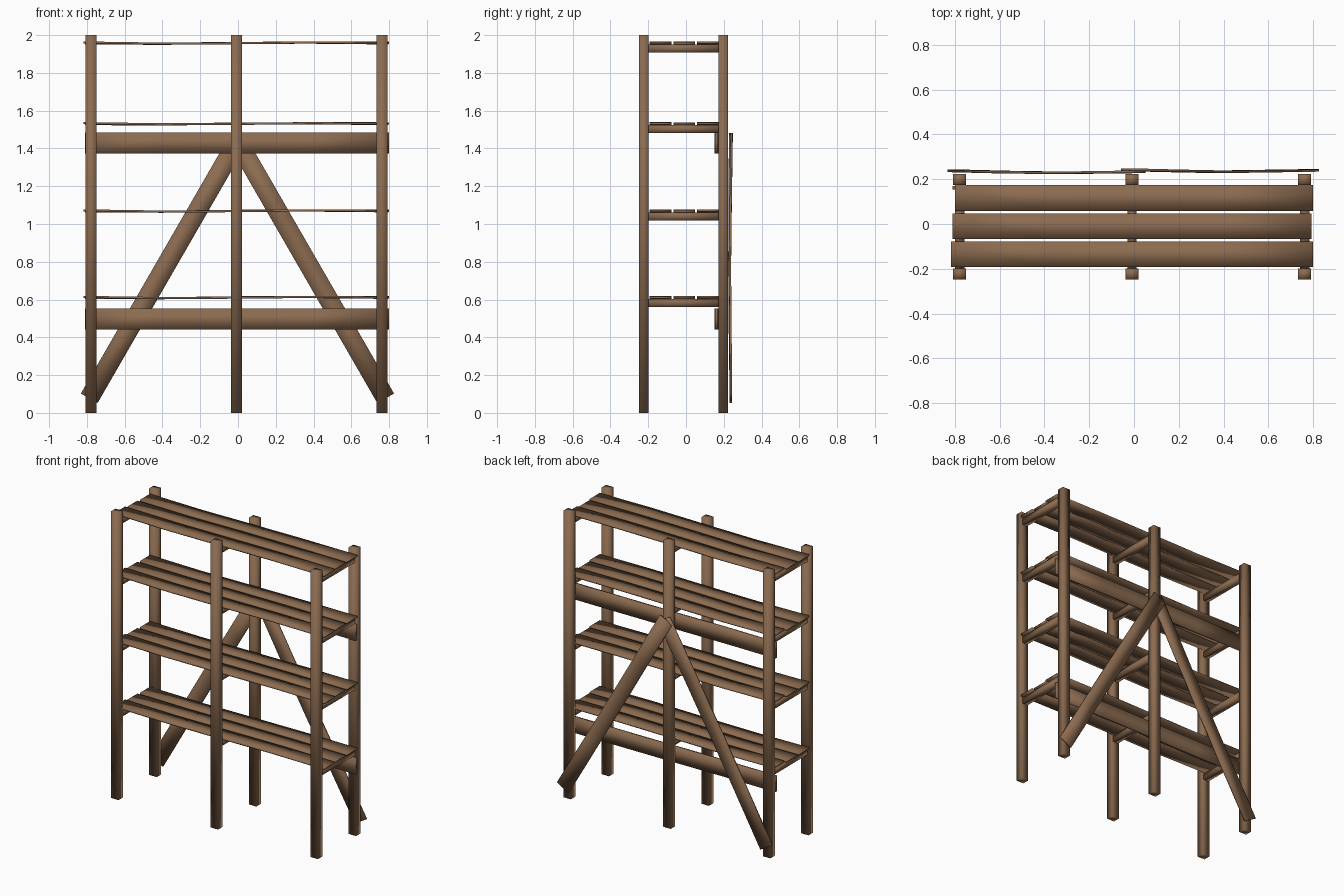
import bpy, bmesh
from mathutils import Vector

if "Cube" in bpy.data.objects:
    bpy.data.objects.remove(bpy.data.objects["Cube"])

wood = bpy.data.materials.new("brown_wood")
wood.diffuse_color = (0.26, 0.147, 0.08, 1)
wood.use_nodes = True
wood.node_tree.nodes["Principled BSDF"].inputs["Base Color"].default_value = wood.diffuse_color


def timber(name, start, end, side, width, thick, bends=(0, 0)):
    """Rectangular timber from start to end; bends shift it along its thin axis."""
    a, b, side = Vector(start), Vector(end), Vector(side).normalized()
    normal = (b - a).normalized().cross(side)
    # thin axis always points towards +y or +z
    if normal.y + normal.z < 0:
        normal = -normal
    bm = bmesh.new()
    rings = []
    for i, bend in enumerate(bends):
        c = a.lerp(b, i / (len(bends) - 1)) + normal * bend
        rings.append([bm.verts.new(c + side * s * width / 2 + normal * t * thick / 2)
                      for s, t in ((-1, -1), (1, -1), (1, 1), (-1, 1))])
    for r, q in zip(rings, rings[1:]):
        for k in range(4):
            bm.faces.new((r[k], r[(k + 1) % 4], q[(k + 1) % 4], q[k]))
    bm.faces.new(rings[0])
    bm.faces.new(rings[-1])
    bmesh.ops.recalc_face_normals(bm, faces=bm.faces)
    for f in bm.faces:
        f.smooth = True
    mesh = bpy.data.meshes.new(name)
    bm.to_mesh(mesh)
    bm.free()
    mesh.materials.append(wood)
    ob = bpy.data.objects.new(name, mesh)
    bpy.context.collection.objects.link(ob)
    return ob


POST_X = (-0.778, -0.009, 0.762)
SHELF_Z = (0.61, 1.068, 1.53, 1.957)

# upright posts, front and back rows
for x in POST_X:
    for row, y in (("front", -0.223), ("back", 0.198)):
        timber(f"{row}_post", (x, y, 0), (x, y, 2), (1, 0, 0), 0.058, 0.05)

# shelves: cross bearers carrying three slightly warped planks
PLANKS = ((-0.135, -0.817, 0.800, (0.004, -0.002, 0.000, 0.004, 0.001)),
          (-0.010, -0.810, 0.793, (-0.001, -0.003, 0.002, 0.003, -0.001)),
          (0.116, -0.800, 0.800, (0.002, -0.003, 0.001, 0.004, 0.003)))
for z in SHELF_Z:
    for x in POST_X:
        timber("shelf_bearer", (x, -0.205, z - 0.028), (x, 0.18, z - 0.028),
               (1, 0, 0), 0.042, 0.042)
    for y, x0, x1, bends in PLANKS:
        timber("shelf_plank", (x0, y, z), (x1, y, z), (0, 1, 0), 0.114, 0.011, bends)

# horizontal boards on the inside of the back posts
for z in (0.498, 1.43):
    timber("back_rail", (-0.81, 0.161, z), (0.80, 0.161, z - 0.002),
           (0, 0, 1), 0.111, 0.016, (0.001, -0.002, 0.001, 0.002, 0))

# diagonal braces meeting at the middle back post
for name, s, y, bends in (("left_brace", 1, 0.232, (0.005, 0, -0.003, -0.002, 0.001)),
                          ("right_brace", -1, 0.236, (0.003, 0, -0.003, 0.001, 0.006))):
    timber(name, (-0.785 * s - 0.003, y, 0.077), (0.011 * s - 0.003, y, 1.457),
           (0.866 * s, 0, -0.5), 0.102, 0.011, bends)
